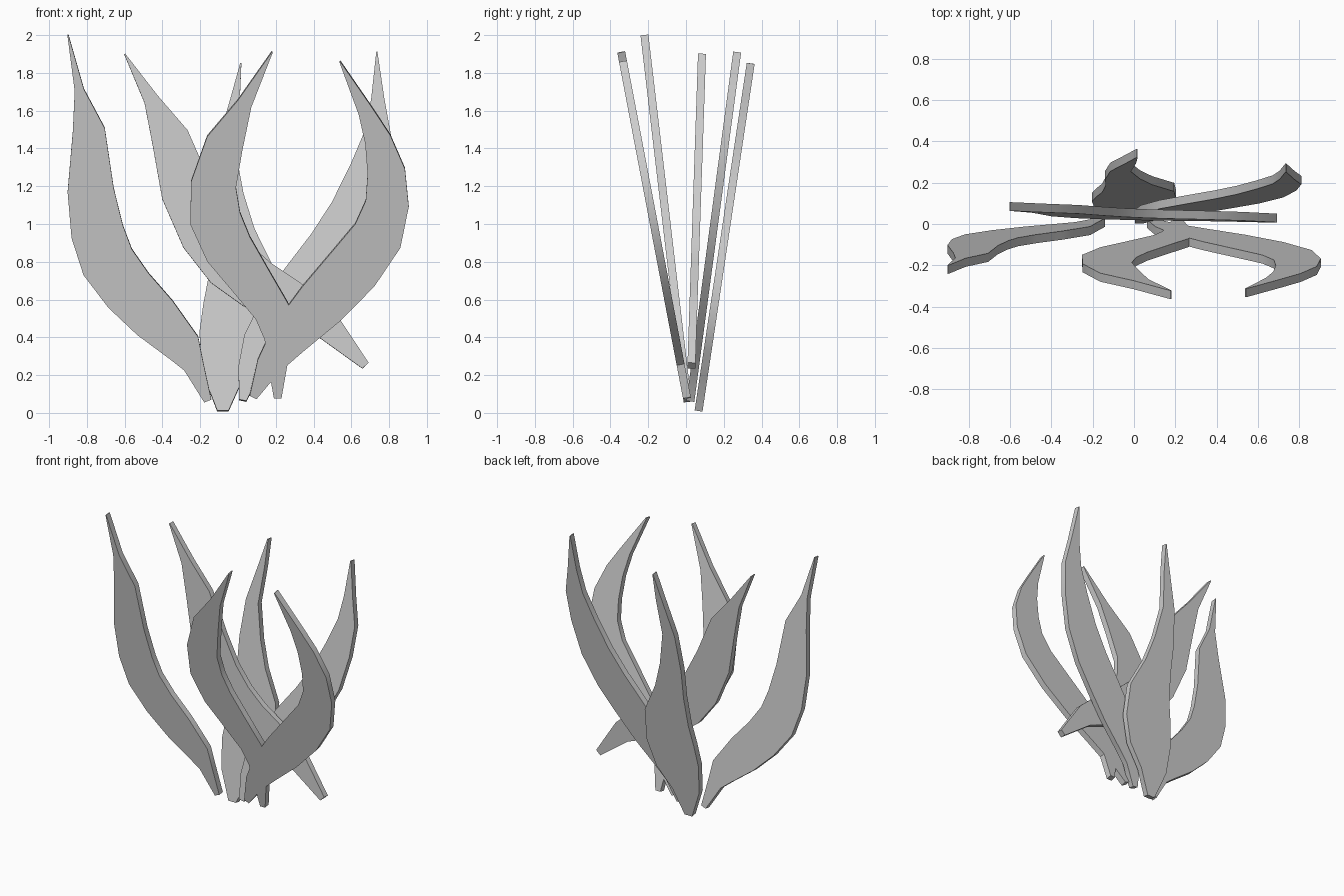
import bpy, bmesh
from mathutils import Vector

THICK = 0.042


def blade(name, y0, lean, spine):
    """Flat curved blade: spine of (x, z, width) from tip to base, leaning in y with height."""
    bm = bmesh.new()
    normal = Vector((0, 1, -lean)).normalized() * THICK / 2
    rungs = []
    for i, (x, z, w) in enumerate(spine):
        xa, za, _ = spine[max(i - 1, 0)]
        xb, zb, _ = spine[min(i + 1, len(spine) - 1)]
        side = Vector((-(zb - za), xb - xa)).normalized() * max(w, 0.006) / 2
        ring = []
        for s, n in ((-1, -1), (1, -1), (1, 1), (-1, 1)):
            px, pz = x + s * side.x, z + s * side.y
            ring.append(bm.verts.new(Vector((px, y0 + lean * pz, pz)) + n * normal))
        rungs.append(ring)
    # skin between neighbouring cross-sections, then cap both ends
    for a, b in zip(rungs, rungs[1:]):
        for k in range(4):
            j = (k + 1) % 4
            bm.faces.new((a[k], a[j], b[j], b[k]))
    bm.faces.new(rungs[0])
    bm.faces.new(rungs[-1])
    bmesh.ops.recalc_face_normals(bm, faces=bm.faces)
    mesh = bpy.data.meshes.new(name)
    bm.to_mesh(mesh)
    bm.free()
    obj = bpy.data.objects.new(name, mesh)
    bpy.context.collection.objects.link(obj)
    bpy.ops.object.select_all(action='DESELECT')
    obj.select_set(True)
    bpy.context.view_layer.objects.active = obj
    bpy.ops.object.shade_smooth_by_angle(angle=0.6)


# outer left leaf
blade("leaf_far_left", 0.015, -0.1175, [
    (-.90, 2.0, 0), (-.84, 1.71, .05), (-.79, 1.5, .17), (-.78, 1.18, .245),
    (-.745, .96, .28), (-.69, .80, .29), (-.58, .65, .28), (-.44, .505, .26),
    (-.285, .345, .19), (-.235, .25, .11), (-.16, .065, .04)])

# long leaf crossing the middle from lower right to upper left
blade("leaf_crossing", 0.02, 0.034, [
    (-.60, 1.9, 0), (-.46, 1.66, .08), (-.36, 1.46, .20), (-.275, 1.18, .27),
    (-.165, .95, .29), (-.04, .79, .29), (.10, .68, .27), (.27, .585, .24),
    (.48, .455, .15), (.675, .25, .045)])

# front leaves
blade("leaf_front_middle", 0.02, -0.19, [
    (.18, 1.91, 0), (.035, 1.64, .08), (-.07, 1.43, .20), (-.13, 1.21, .24),
    (-.12, 1.03, .27), (-.05, .87, .26), (.07, .70, .22), (.18, .54, .19),
    (.215, .40, .15), (.21, .25, .10), (.21, .08, .04)])
blade("leaf_front_right", 0.02, -0.19, [
    (.54, 1.86, 0), (.675, 1.6, .08), (.74, 1.45, .14), (.785, 1.28, .20),
    (.79, 1.11, .23), (.74, .94, .27), (.61, .765, .29), (.44, .58, .27),
    (.27, .40, .21), (.16, .25, .13), (.08, .085, .04)])

# back leaves
blade("leaf_back_right", 0.015, 0.134, [
    (.735, 1.91, 0), (.74, 1.66, .07), (.74, 1.48, .14), (.69, 1.28, .20),
    (.61, 1.06, .25), (.50, .87, .27), (.37, .70, .27), (.23, .52, .26),
    (.12, .36, .20), (.06, .23, .12), (.025, .065, .04)])
blade("leaf_back_middle", 0.065, 0.15, [
    (.015, 1.85, 0), (-.015, 1.66, .05), (-.065, 1.40, .10), (-.055, 1.15, .17),
    (-.025, .95, .23), (.02, .74, .35), (.01, .55, .39), (-.03, .38, .36),
    (-.08, .20, .22), (-.08, .01, .06)])
